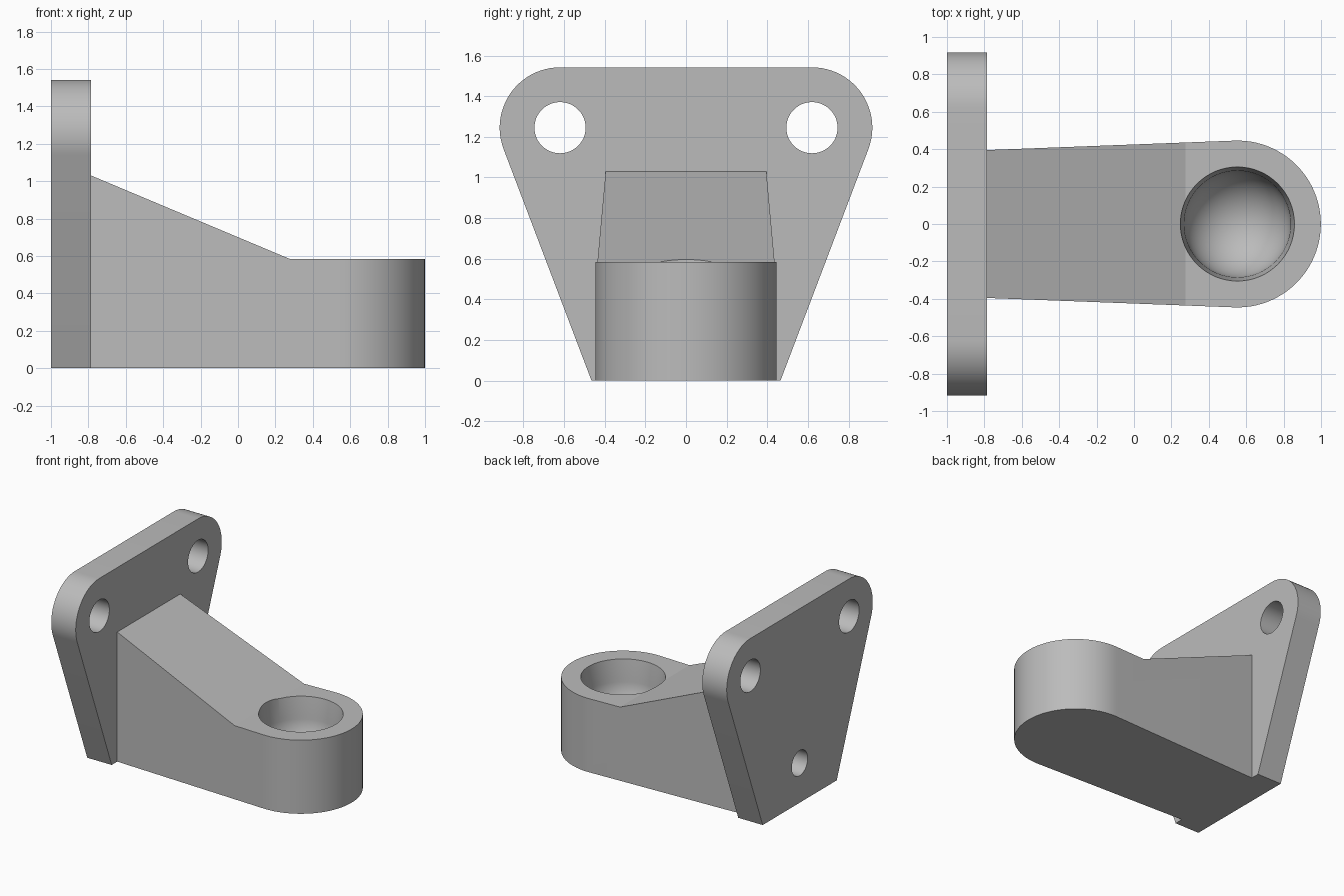
import bpy, bmesh
from math import sin, cos, radians
from mathutils import Matrix, Vector

cube = bpy.data.objects.get("Cube")
if cube:
    bpy.data.objects.remove(cube, do_unlink=True)

grey = bpy.data.materials.new("plain grey")
grey.use_nodes = True
grey.diffuse_color = (0.5, 0.5, 0.5, 1)
grey.node_tree.nodes["Principled BSDF"].inputs["Base Color"].default_value = (0.5, 0.5, 0.5, 1)


def arc(cx, cy, r, a0, a1, n):
    angles = [radians(a0 + (a1 - a0) * i / n) for i in range(n + 1)]
    return [(cx + r * cos(a), cy + r * sin(a)) for a in angles]


def finish(name, bm):
    bmesh.ops.recalc_face_normals(bm, faces=bm.faces)
    mesh = bpy.data.meshes.new(name)
    bm.to_mesh(mesh)
    bm.free()
    mesh.materials.append(grey)
    ob = bpy.data.objects.new(name, mesh)
    bpy.context.collection.objects.link(ob)
    return ob


def prism(name, outline, place, depth):
    """Extrude a 2D outline; place turns (u, v) into a 3D point."""
    bm = bmesh.new()
    face = bm.faces.new([bm.verts.new(place(u, v)) for u, v in outline])
    new = bmesh.ops.extrude_face_region(bm, geom=[face])["geom"]
    bmesh.ops.translate(bm, vec=depth, verts=[g for g in new if isinstance(g, bmesh.types.BMVert)])
    return finish(name, bm)


def combine(target, other, operation):
    """Apply a boolean, then remove the helper."""
    other.hide_render = True
    mod = target.modifiers.new("join", "BOOLEAN")
    mod.operation, mod.solver, mod.object = operation, "EXACT", other
    bpy.ops.object.select_all(action="DESELECT")
    bpy.context.view_layer.objects.active = target
    target.select_set(True)
    bpy.ops.object.modifier_apply(modifier=mod.name)
    bpy.data.objects.remove(other, do_unlink=True)


# Mounting plate: tapered outline with two rounded upper corners
half = [(0.465, 0)] + arc(0.62, 1.245, 0.297, -20.8, 90, 24)
outline = half + [(-y, z) for y, z in reversed(half)]
bracket = prism("mounting_bracket", outline, lambda y, z: (-1, y, z), (0.215, 0, 0))

# Arm: rounded plan shape trimmed by the sloping side profile
plan = [(-0.9, -0.391)] + arc(0.553, 0, 0.446, -92, 92, 48) + [(-0.9, 0.391)]
arm = prism("arm", plan, lambda x, y: (x, y, 0), (0, 0, 1.5))
side = [(-0.95, -0.2), (1.2, -0.2), (1.2, 0.585), (0.275, 0.585), (-0.785, 1.03), (-0.95, 1.03)]
trim = prism("arm_trim", side, lambda x, z: (x, -1, z), (0, 2, 0))
combine(arm, trim, "INTERSECT")
combine(bracket, arm, "UNION")

# Ball socket: slightly flared wall above a hemispherical bottom
profile = arc(0, 0.44, 0.285, -90, 0, 16) + [(0.305, 0.585), (0.305, 0.9), (0, 0.9)]
bm = bmesh.new()
verts = [bm.verts.new((r, 0, z)) for r, z in profile]
edges = [bm.edges.new(pair) for pair in zip(verts, verts[1:])]
bmesh.ops.spin(bm, geom=verts + edges, cent=(0, 0, 0), axis=(0, 0, 1),
               angle=radians(360), steps=64)
bmesh.ops.remove_doubles(bm, verts=bm.verts, dist=0.0005)
bmesh.ops.translate(bm, vec=(0.553, 0, 0), verts=bm.verts)
combine(bracket, finish("socket_cutter", bm), "DIFFERENCE")

# Bolt holes: two through the plate, one blind hole into the arm
for y, z, r, end in [(0.62, 1.245, 0.126, -0.6), (-0.62, 1.245, 0.126, -0.6), (0, 0.315, 0.1, -0.5)]:
    circle = arc(y, z, r, 0, 360, 48)[:-1]
    cutter = prism("hole_cutter", circle, lambda u, v: (-1.1, u, v), (end + 1.1, 0, 0))
    combine(bracket, cutter, "DIFFERENCE")

bpy.ops.object.select_all(action="DESELECT")
bracket.select_set(True)
bpy.context.view_layer.objects.active = bracket
bpy.ops.object.shade_smooth_by_angle(angle=radians(20))
